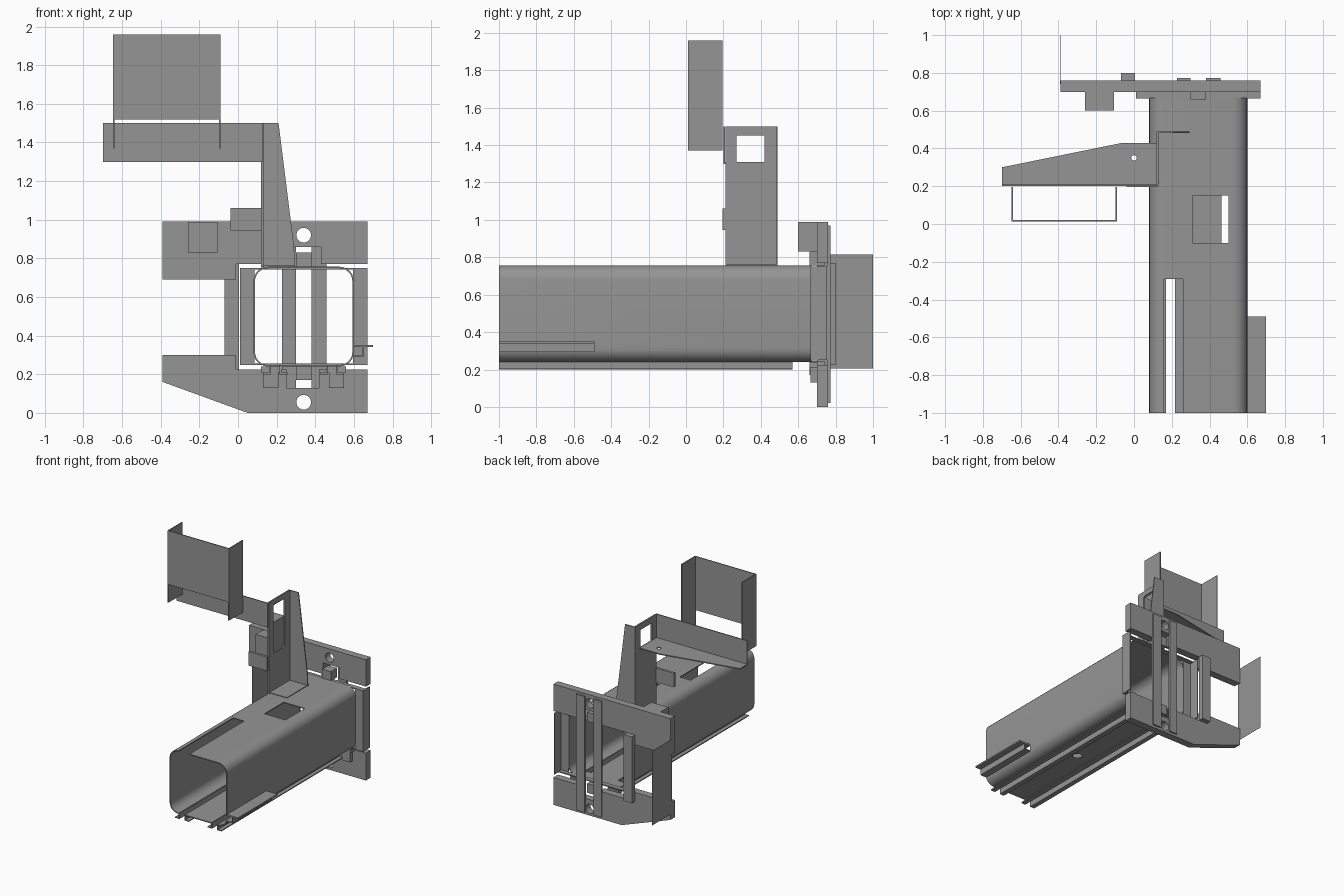
import bpy, bmesh, math
from mathutils import Vector

if "Cube" in bpy.data.objects:
    bpy.data.objects.remove(bpy.data.objects["Cube"])

T = 0.008  # sheet thickness


def prism(name, pts, axis, a, b):
    """Extrude a 2D outline along an axis: x->(y,z), y->(x,z), z->(x,y)."""
    def place(p, t):
        return {'x': (t, p[0], p[1]), 'y': (p[0], t, p[1]), 'z': (p[0], p[1], t)}[axis]
    bm = bmesh.new()
    face = bm.faces.new([bm.verts.new(place(p, a)) for p in pts])
    ext = bmesh.ops.extrude_face_region(bm, geom=[face])
    move = Vector(place((0, 0), b - a))
    bmesh.ops.translate(bm, vec=move, verts=[v for v in ext['geom'] if isinstance(v, bmesh.types.BMVert)])
    bmesh.ops.recalc_face_normals(bm, faces=bm.faces)
    mesh = bpy.data.meshes.new(name)
    bm.to_mesh(mesh)
    bm.free()
    obj = bpy.data.objects.new(name, mesh)
    bpy.context.collection.objects.link(obj)
    return obj


def box(name, x0, x1, y0, y1, z0, z1):
    return prism(name, [(x0, y0), (x1, y0), (x1, y1), (x0, y1)], 'z', z0, z1)


def rounded(x0, x1, z0, z1, r, n=6):
    pts = []
    for cx, cz, s in ((x1 - r, z1 - r, 0), (x0 + r, z1 - r, 90), (x0 + r, z0 + r, 180), (x1 - r, z0 + r, 270)):
        for i in range(n + 1):
            a = math.radians(s + 90 * i / n)
            pts.append((cx + r * math.cos(a), cz + r * math.sin(a)))
    return pts


def circle(cx, cy, r, n=24):
    return [(cx + r * math.cos(2 * math.pi * i / n), cy + r * math.sin(2 * math.pi * i / n)) for i in range(n)]


def cut(obj, *cutters):
    for c in cutters:
        c.hide_render = True
        m = obj.modifiers.new("cut", 'BOOLEAN')
        m.operation, m.solver, m.object = 'DIFFERENCE', 'EXACT', c
    bpy.context.view_layer.update()
    mesh = bpy.data.meshes.new_from_object(obj.evaluated_get(bpy.context.evaluated_depsgraph_get()))
    obj.modifiers.clear()
    obj.data = mesh
    for c in cutters:
        bpy.data.objects.remove(c)


def smooth(obj):
    bpy.ops.object.select_all(action='DESELECT')
    obj.select_set(True)
    bpy.context.view_layer.objects.active = obj
    bpy.ops.object.shade_smooth_by_angle(angle=math.radians(30))


# Main square tube with rounded corners, slots and windows
tube = prism("main_tube", rounded(.08, .60, .24, .757, .075), 'y', -1, .67)
cut(tube,
    prism("bore", rounded(.08 + T, .60 - T, .24 + T, .757 - T, .075 - T), 'y', -1.1, .8),
    box("top_slot", .16, .26, -1.1, -.29, .7, .8),
    box("top_window", .31, .50, -.10, .15, .7, .8),
    box("bottom_slot_l", .165, .22, -1.1, .57, .2, .3),
    box("bottom_slot_r", .46, .515, -1.1, .57, .2, .3),
    box("side_slot", .56, .65, -1.1, -.49, .30, .35),
    prism("bottom_hole", circle(.34, -.25, .035), 'z', .2, .3))
smooth(tube)

# Folded rails along the bottom slots
for i, (x, d) in enumerate(((.165, -1), (.22, 1), (.46, -1), (.515, 1))):
    box(f"rail_web_{i}", x - T / 2, x + T / 2, -1, .57, .20, .245)
    box(f"rail_lip_{i}", min(x, x + d * .035), max(x, x + d * .035), -1, .57, .20, .20 + T)

# Side wing on the right wall
box("side_wing", .595, .70, -1, -.49, .34, .352)
box("side_wing_web", .645, .652, -1, -.49, .295, .345)
box("side_wing_lip", .595, .652, -1, -.49, .293, .30)

# Rear flange, upper and lower plates
upper = prism("flange_upper", [(-.39, .69), (-.01, .69), (-.01, .77), (.28, .77), (.28, .86), (.43, .86),
                               (.43, .77), (.67, .77), (.67, .99), (-.39, .99)], 'y', .70, .76)
lower = prism("flange_lower", [(-.39, .16), (.05, 0), (.67, 0), (.67, .225), (.42, .225), (.42, .13),
                               (.25, .13), (.25, .225), (-.01, .225), (-.01, .30), (-.39, .30)], 'y', .70, .76)
for plate, z in ((upper, .92), (lower, .055)):
    cut(plate, prism("bolt_hole", circle(.34, z, .038), 'y', .6, .9))
    smooth(plate)

# Vertical bars across the flange
for n, x0, x1 in (("left", .228, .30), ("right", .38, .457)):
    box(f"flange_bar_{n}", x0, x1, .755, .772, .02, .97)
box("flange_strip", -.07, .005, .76, .80, .225, .77)

# Collar frame around the tube mouth
for n, x0, x1, xe in (("left", .01, .085, .01), ("right", .595, .67, .67 - T)):
    box(f"collar_{n}", x0, x1, .665, .673, .25, .75)
    box(f"collar_return_{n}", xe, xe + T, .665, .755, .25, .75)
for n, z in (("top", .742), ("bottom", .248)):
    box(f"collar_{n}", .01, .67, .666, .705, z, z + T)

# Clips between tube and flange
box("clip_top", .30, .38, .66, .74, .755, .83)
box("clip_bottom", .30, .38, .66, .74, .17, .245)
for x in (.13, .47):
    box("clip_side", x, x + .08, .665, .71, .13, .21)
    box("clip_bridge", x - .01, x + .09, .66, .705, .21, .24)

# Rear wing sheet and front block on the flange
box("rear_side_sheet", -.391, -.39, .74, 1.0, .205, .815)
box("flange_block", -.26, -.105, .60, .71, .83, .988)

# Mast: side sheet with recessed window, tapered back sheet, foot and tab
side = box("mast_side", .12, .132, .21, .49, .755, 1.5)
cut(side,
    prism("recess", rounded(.27, .42, 1.06, 1.46, .02, 3), 'x', .124, .2),
    box("window", .1, .2, .27, .42, 1.31, 1.45))
prism("mast_back", [(.12, .755), (.295, .755), (.29, .86), (.21, 1.5), (.12, 1.5)], 'y', .49 - T, .49)
box("mast_foot", .12, .29, .22, .49, .754, .762)
box("mast_tab", -.04, .125, .195, .215, .945, 1.06)

# Arm: tapered floor and upright front sheet
floor = prism("arm_floor", [(-.70, .20), (.12, .20), (.12, .43), (-.06, .43), (-.70, .30)], 'z', 1.30, 1.308)
cut(floor, prism("arm_hole", circle(0, .35, .015, 12), 'z', 1.2, 1.4))
box("arm_front", -.70, .12 + T, .20, .20 + T, 1.30, 1.50)

# Upper U-shaped screen
box("screen_front", -.648, -.09, .012, .02, 1.52, 1.96)
for n, x in (("left", -.648), ("right", -.098)):
    box(f"screen_side_{n}", x, x + T, .012, .195, 1.37, 1.96)

# Dark grey for every part
grey = bpy.data.materials.new("dark_grey")
grey.diffuse_color = (.30, .30, .30, 1)
grey.use_nodes = True
grey.node_tree.nodes["Principled BSDF"].inputs["Base Color"].default_value = grey.diffuse_color
for obj in bpy.data.objects:
    obj.data.materials.clear()
    obj.data.materials.append(grey)
